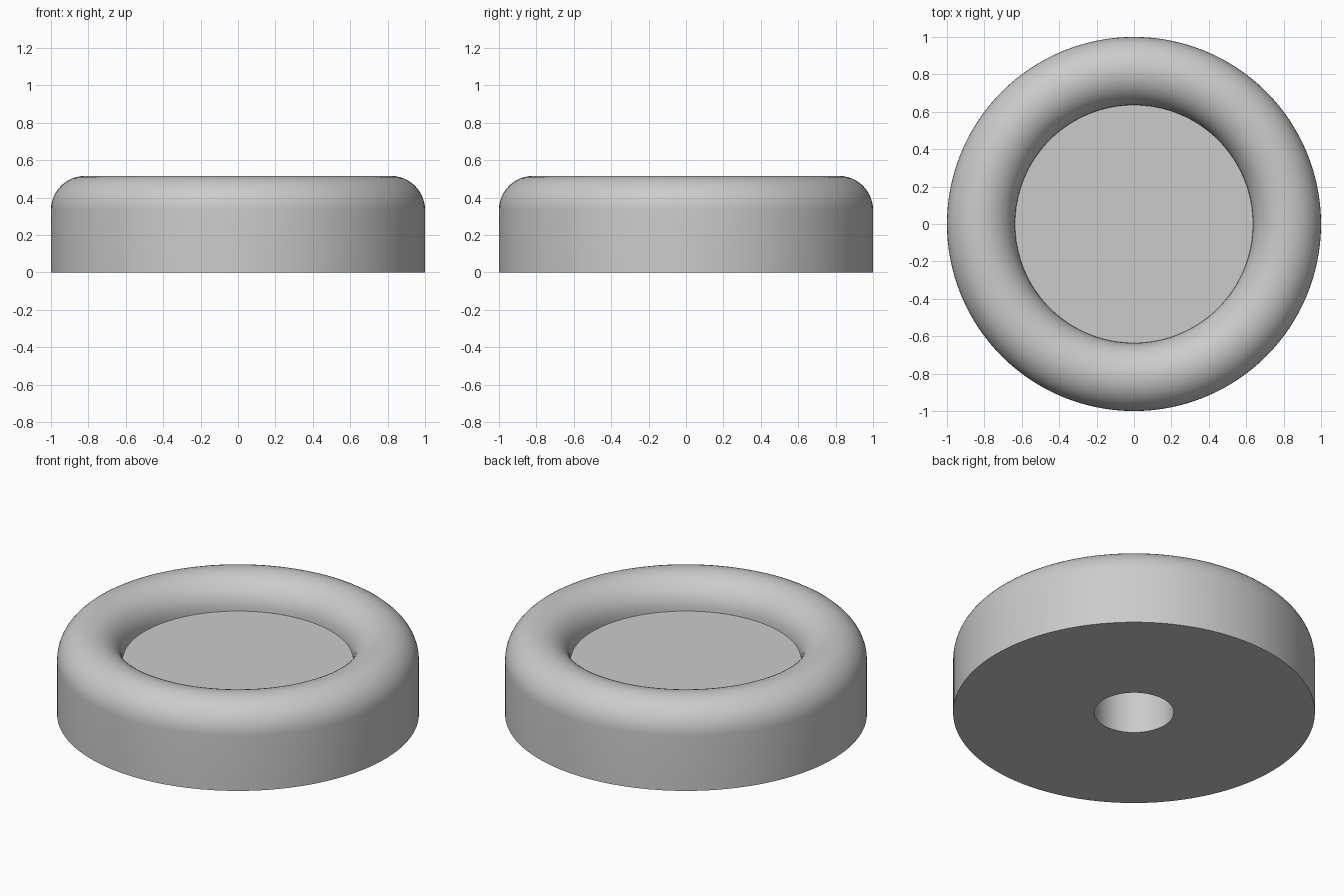
import bpy
import bmesh
from math import cos, sin, pi, radians

if "Cube" in bpy.data.objects:
    bpy.data.objects.remove(bpy.data.objects["Cube"])

SEGMENTS = 128
RIM_RADIUS = 0.182      # rounded lip
RIM_CENTRE = 1 - RIM_RADIUS
FLOOR_Z = 0.334
HOLE_RADIUS = 0.22
HOLE_DEPTH = 0.3

grey = bpy.data.materials.new("plain_grey")
grey.use_nodes = True
colour = (0.6, 0.6, 0.6, 1)
grey.diffuse_color = colour
grey.node_tree.nodes["Principled BSDF"].inputs["Base Color"].default_value = colour


def lathe(name, profile):
    """Revolve an (r, z) profile around the z axis."""
    bm = bmesh.new()
    verts = [bm.verts.new((r, 0, z)) for r, z in profile]
    edges = [bm.edges.new(pair) for pair in zip(verts, verts[1:])]
    bmesh.ops.spin(bm, geom=verts + edges, cent=(0, 0, 0), axis=(0, 0, 1),
                   angle=2 * pi, steps=SEGMENTS)
    bmesh.ops.remove_doubles(bm, verts=bm.verts, dist=0.0001)
    bmesh.ops.recalc_face_normals(bm, faces=bm.faces)
    mesh = bpy.data.meshes.new(name)
    bm.to_mesh(mesh)
    bm.free()
    mesh.materials.append(grey)
    obj = bpy.data.objects.new(name, mesh)
    bpy.context.collection.objects.link(obj)
    bpy.ops.object.select_all(action="DESELECT")
    obj.select_set(True)
    bpy.context.view_layer.objects.active = obj
    bpy.ops.object.shade_smooth_by_angle(angle=radians(30))
    return obj


# Half-round lip, from the outer wall over to the dished floor
STEPS = 24
lip = [(RIM_CENTRE + RIM_RADIUS * cos(pi * i / STEPS),
        FLOOR_Z + RIM_RADIUS * sin(pi * i / STEPS)) for i in range(STEPS + 1)]

# Blind hole, underside, outer wall, lip and floor in one closed profile
lathe("round_base", [(0, HOLE_DEPTH), (HOLE_RADIUS, HOLE_DEPTH), (HOLE_RADIUS, 0), (1, 0)]
      + lip + [(0, FLOOR_Z)])
